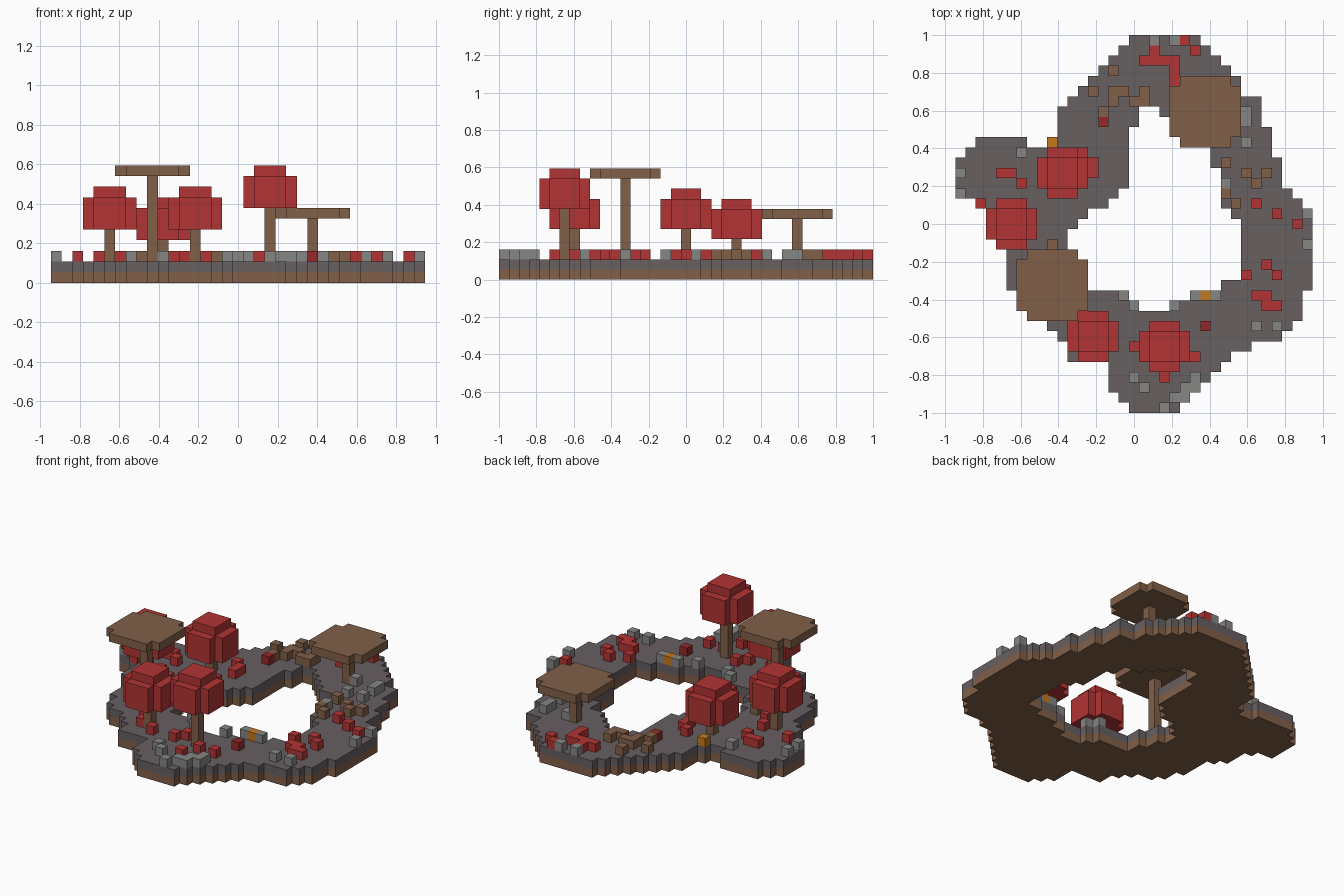
import bpy
import bmesh
from mathutils import Vector

if "Cube" in bpy.data.objects:
    bpy.data.objects.remove(bpy.data.objects["Cube"], do_unlink=True)

# Block grid: columns run left to right, rows run from back to front
ROWS, COLS = 37, 35
S = 2 / ROWS

# Shoreline and inner opening of the island, in (column, row)
SHORE = [(17.5, 0), (11, 6.5), (10, 7.5), (10, 10), (9, 10), (9, 11), (7, 11),
         (7, 10), (2, 10), (2, 10.5), (0, 12.5), (0, 16), (2, 16), (3, 17.5),
         (3, 20), (5, 21), (5, 25), (6, 25), (6, 27), (9, 28.5), (11, 30.5),
         (11, 32), (15, 32), (15, 34.5), (17, 36.5), (17, 37), (22, 37),
         (22, 36.5), (27, 31.5), (29, 30.5), (32, 29.5), (34, 27.5), (34, 25),
         (35, 25), (35, 17.5), (32, 14.5), (32, 12), (31, 12), (31, 9), (30, 9),
         (30, 6), (28, 6), (28, 4.5), (24, 0.5), (24, 0)]
OPENING = [(20, 7), (20, 7.5), (22, 9.5), (23, 10.5), (25, 11.5), (25, 13),
           (26, 13), (26, 16.5), (28, 18.5), (28, 24), (26, 24), (26, 25),
           (23, 25), (23, 25.5), (21, 26.5), (21, 27), (18, 27), (18, 26.5),
           (17, 25.5), (17, 25), (13, 25), (13, 23), (12, 23), (12, 21),
           (11, 21), (11, 19.5), (13, 17.5), (15, 16.5), (17, 14.5), (17, 9),
           (18, 9), (18, 7)]

# Single blocks lying on the ground, in (column, row)
PLANTS = [(22, 0), (19, 1), (23, 1), (18, 2), (19, 2), (20, 2), (21, 2), (21, 3),
          (21, 4), (12, 11), (13, 12), (13, 13), (4, 13), (5, 13), (6, 14),
          (2, 16), (29, 16), (6, 17), (31, 17), (33, 18), (7, 19), (30, 22),
          (28, 23), (31, 23), (29, 25), (30, 25), (30, 26), (31, 26), (11, 27),
          (12, 29), (18, 29), (14, 30), (17, 30), (21, 31), (23, 31), (20, 33)]
PEBBLES = [(19, 0), (21, 0), (25, 7), (28, 7), (28, 8), (26, 10), (28, 10),
           (6, 11), (0, 13), (0, 15), (26, 14), (34, 17), (34, 20), (7, 24),
           (10, 24), (16, 25), (23, 25), (25, 25), (17, 26), (21, 26), (29, 28),
           (31, 28), (17, 33), (23, 33), (18, 34), (22, 34), (23, 34), (21, 35),
           (22, 35), (20, 36)]
ROOTS = [(15, 3), (13, 5), (15, 5), (16, 5), (18, 5), (15, 6), (17, 6), (18, 6),
         (14, 7), (26, 12), (28, 13), (30, 13), (29, 14), (26, 15), (27, 16),
         (9, 20), (7, 22), (8, 22)]


def material(name, rgb):
    m = bpy.data.materials.new(name)
    m.use_nodes = True
    m.diffuse_color = (*rgb, 1)
    m.node_tree.nodes["Principled BSDF"].inputs["Base Color"].default_value = (*rgb, 1)
    return m


STONE = material("dark stone", (0.135, 0.115, 0.12))
BROWN = material("earth brown", (0.22, 0.115, 0.065))
RED = material("leaf red", (0.45, 0.034, 0.034))
DARK_RED = material("dark red", (0.30, 0.022, 0.022))
GREY = material("light grey", (0.24, 0.24, 0.235))
AMBER = material("amber", (0.56, 0.19, 0.012))


def inside(x, y, outline):
    """Even-odd test of a point against a closed outline."""
    hit = False
    for (ax, ay), (bx, by) in zip(outline, outline[1:] + outline[:1]):
        if (ay > y) != (by > y) and x < ax + (y - ay) * (bx - ax) / (by - ay):
            hit = not hit
    return hit


def voxels(name, cells, mat):
    """One mesh of (column, row, layer) blocks with only the outer faces kept."""
    cells = {(c, ROWS - 1 - r, z) for c, r, z in cells}
    bm = bmesh.new()
    for c in cells:
        for axis in range(3):
            for sign in (-1, 1):
                n = Vector((0, 0, 0))
                n[axis] = sign
                if tuple(int(a + b) for a, b in zip(c, n)) in cells:
                    continue
                u = Vector((n.y, n.z, n.x))
                v = n.cross(u)
                mid = Vector(c) + Vector((0.5, 0.5, 0.5)) + n / 2
                corners = [mid + (u * a + v * b) / 2
                           for a, b in ((-1, -1), (1, -1), (1, 1), (-1, 1))]
                bm.faces.new([bm.verts.new(((p.x - COLS / 2) * S,
                                            (p.y - ROWS / 2) * S, p.z * S))
                              for p in corners])
    bmesh.ops.remove_doubles(bm, verts=bm.verts, dist=S / 100)
    me = bpy.data.meshes.new(name)
    bm.to_mesh(me)
    bm.free()
    me.materials.append(mat)
    bpy.context.collection.objects.link(bpy.data.objects.new(name, me))


def layer(tiles, z):
    return [(c, r, z) for c, r in tiles]


def disc(col, row, radius, cut=True):
    """Square of tiles, optionally without its four corners."""
    span = range(-radius, radius + 1)
    return [(col + i, row + j) for i in span for j in span
            if not (cut and abs(i) == abs(j) == radius)]


def trunk(name, col, row, top):
    voxels(name, [(col, row, z) for z in range(2, top)], BROWN)


# Two-layer ground ring
ground = [(c, r) for c in range(COLS) for r in range(ROWS)
          if inside(c + 0.5, r + 0.5, SHORE) and not inside(c + 0.5, r + 0.5, OPENING)]
voxels("earth_layer", layer(ground, 0), BROWN)
voxels("stone_layer", layer(ground, 1), STONE)

# Scattered ground blocks
for name, tiles, mat in (("red_plants", PLANTS, RED), ("pebbles", PEBBLES, GREY),
                         ("roots", ROOTS, BROWN),
                         ("amber_blocks", [(9, 10), (24, 25)], AMBER),
                         ("dark_red_plants", [(14, 8), (24, 28)], DARK_RED)):
    voxels(name, layer(tiles, 2), mat)

# Red trees: column, row, lowest crown layer
for place, col, row, z in (("left", 5, 18, 5), ("back", 10, 13, 4),
                           ("front", 13, 29, 5), ("tall", 20, 30, 7)):
    trunk(place + "_tree_trunk", col, row, z)
    crown = [c for k in range(3) for c in layer(disc(col, row, 2), z + k)]
    voxels(place + "_tree_crown", crown + layer(disc(col, row, 1, False), z + 3), RED)

# Flat-topped brown trees
for place, col, row, z in (("high", 9, 24, 10), ("low", 24, 7, 6)):
    trunk(place + "_canopy_trunk", col, row, z)
    voxels(place + "_canopy", layer(disc(col, row, 3), z), BROWN)
